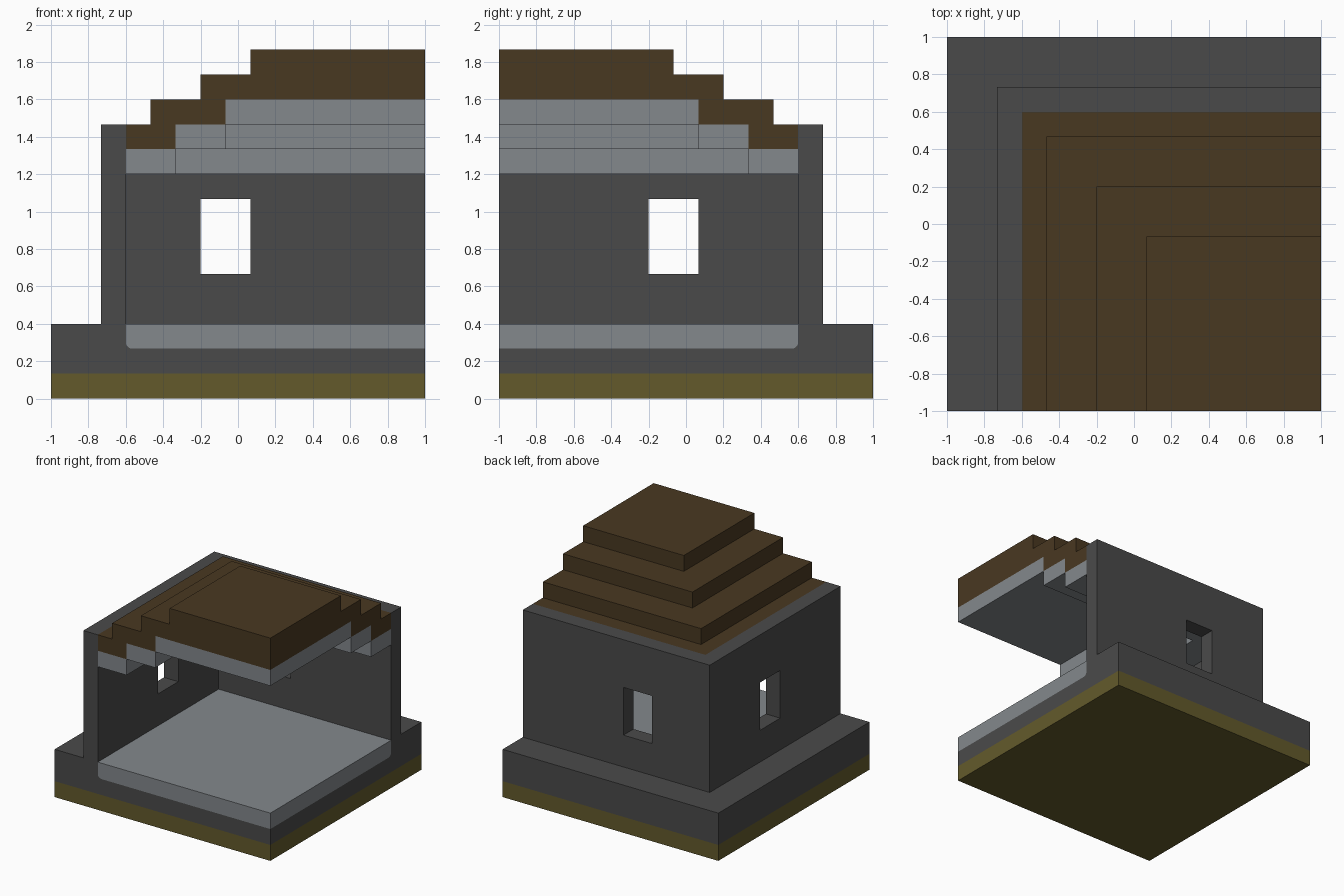
import bpy, bmesh, math

cube = bpy.data.objects.get("Cube")
if cube:
    bpy.data.objects.remove(cube, do_unlink=True)

U = 1 / 15  # building module


def material(name, rgb):
    mat = bpy.data.materials.new(name)
    mat.use_nodes = True
    mat.diffuse_color = (*rgb, 1)
    bsdf = next(n for n in mat.node_tree.nodes if n.type == 'BSDF_PRINCIPLED')
    bsdf.inputs["Base Color"].default_value = (*rgb, 1)
    bsdf.inputs["Roughness"].default_value = 0.9
    return mat


STONE = material("dark grey stone", (0.0685, 0.0685, 0.0685))
PLASTER = material("light grey plaster", (0.227, 0.246, 0.262))
BROWN = material("roof brown", (0.0666, 0.0395, 0.0152))
OLIVE = material("olive earth", (0.125, 0.102, 0.0242))


def finish(bm, name, mat):
    bmesh.ops.recalc_face_normals(bm, faces=bm.faces)
    mesh = bpy.data.meshes.new(name)
    bm.to_mesh(mesh)
    bm.free()
    mesh.materials.append(mat)
    obj = bpy.data.objects.new(name, mesh)
    bpy.context.collection.objects.link(obj)
    return obj


def quarter_sweep(name, section, mat):
    """Sweep an (x, z) section, in modules, round the mitred back right corner.
    The square plan is centred on the cut corner at x = 1, y = -1."""
    bm = bmesh.new()
    rings = [[], [], []]
    for d, z in section:
        d, z = d * U, z * U
        for ring, (x, y) in zip(rings, ((d, -1), (d, -d), (1, -d))):
            ring.append(bm.verts.new((x, y, z)))
    n = len(section)
    for a, b in zip(rings, rings[1:]):
        for i in range(n):
            j = (i + 1) % n
            bm.faces.new((a[i], a[j], b[j], b[i]))
    bm.faces.new(rings[0])
    bm.faces.new(rings[2][::-1])
    bmesh.ops.remove_doubles(bm, verts=bm.verts, dist=1e-4)
    bmesh.ops.recalc_face_normals(bm, faces=bm.faces)
    bmesh.ops.dissolve_limit(bm, angle_limit=math.radians(1),
                             verts=bm.verts, edges=bm.edges)
    return finish(bm, name, mat)


def box(name, lo, hi, mat):
    bm = bmesh.new()
    bmesh.ops.create_cube(bm, size=1)
    for v in bm.verts:
        v.co = [(lo[i] if v.co[i] < 0 else hi[i]) * U for i in range(3)]
    return finish(bm, name, mat)


# Ground slab
box("ground_slab", (-15, -15, 0), (15, 15, 2), OLIVE)

# Rounded lower edge shared by the floor and the plinth recess
R = 0.5
round_edge = [(-9 + R - R * math.cos(t), 4 + R - R * math.sin(t))
              for t in (math.radians(a) for a in (0, 30, 60, 90))]

# Plinth and walls in one piece
walls = quarter_sweep("plinth_and_walls",
                      [(-15, 2), (-15, 6), (-11, 6), (-11, 22), (-9, 22)]
                      + round_edge + [(15, 4), (15, 2)], STONE)

# Floor
quarter_sweep("floor", [(-9, 6)] + round_edge + [(15, 4), (15, 6)], PLASTER)

# Stepped ceiling lining
ceiling_top = [(-9, 20), (-5, 20), (-5, 22), (-1, 22), (-1, 24), (15, 24)]
ceiling_under = [(15, 22), (-1, 22), (-1, 20), (-5, 20), (-5, 18), (-9, 18)]
# the steps touch corner to corner, so each tier is its own solid
for i, (x0, x1, z) in enumerate(((-9, -5, 18), (-5, -1, 20), (-1, 15, 22))):
    quarter_sweep(f"ceiling_tier_{i + 1}",
                  [(x0, z), (x0, z + 2), (x1, z + 2), (x1, z)], PLASTER)

# Stepped roof resting on the lining
quarter_sweep("stepped_roof",
              ceiling_top + [(15, 28), (1, 28), (1, 26), (-3, 26),
                             (-3, 24), (-7, 24), (-7, 22), (-9, 22)], BROWN)

# Window openings through the back and right walls
for name, lo, hi in (("back_window", (-3, 8, 10), (1, 12, 16)),
                     ("right_window", (-12, -3, 10), (-8, 1, 16))):
    cutter = box(name + "_cutter", lo, hi, STONE)
    cutter.hide_render = True
    mod = walls.modifiers.new(name, 'BOOLEAN')
    mod.operation = 'DIFFERENCE'
    mod.solver = 'EXACT'
    mod.object = cutter
    bpy.context.view_layer.objects.active = walls
    bpy.ops.object.modifier_apply(modifier=mod.name)
    bpy.data.objects.remove(cutter, do_unlink=True)
